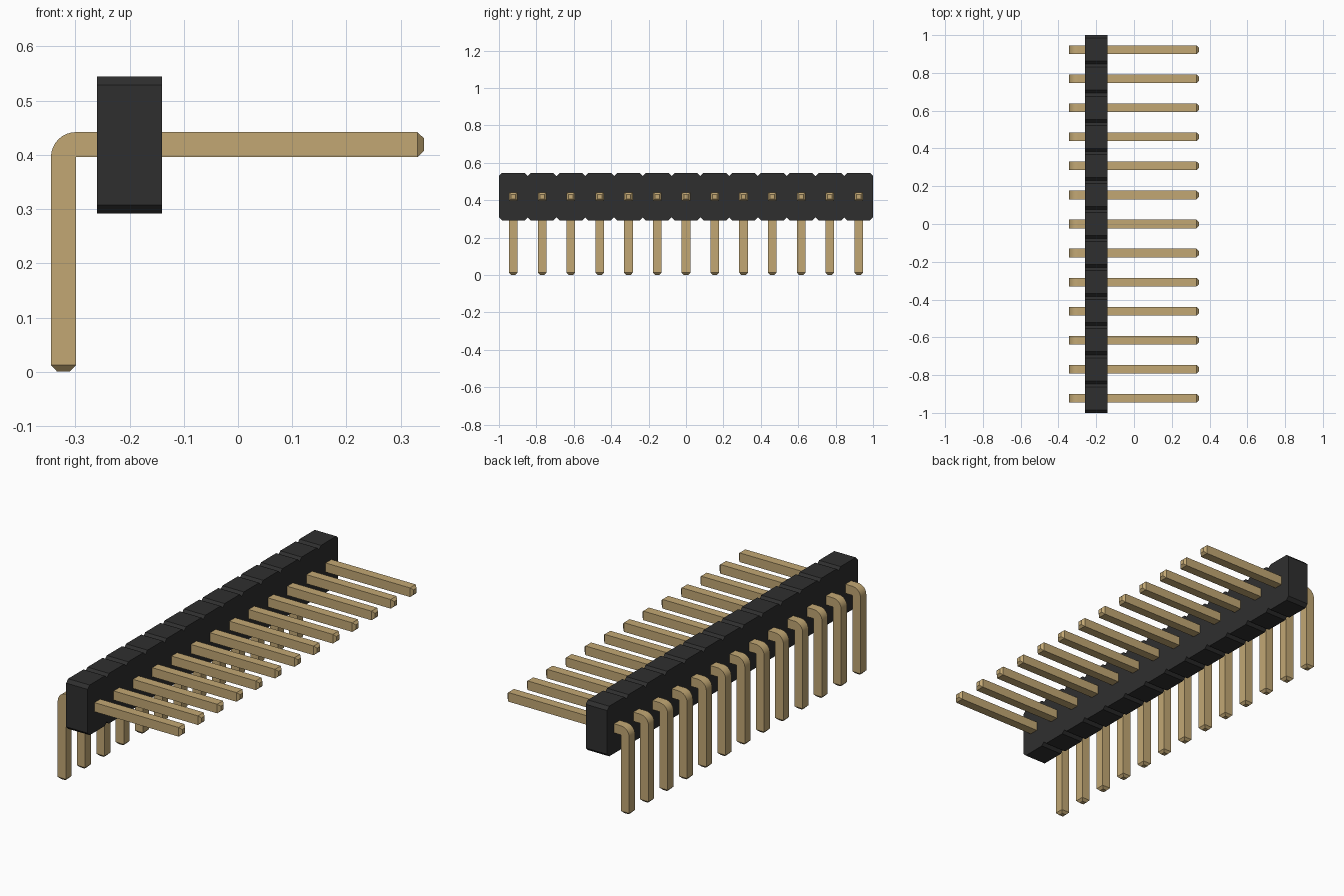
import bpy, bmesh, math
from mathutils import Vector

cube = bpy.data.objects.get("Cube")
if cube:
    bpy.data.objects.remove(cube, do_unlink=True)

COUNT = 13
PITCH = 2 / COUNT
CHAMFER = 0.016
PIN = 0.046          # pin thickness
TIP = 0.012          # tapered tip length


def material(name, colour):
    mat = bpy.data.materials.new(name)
    mat.use_nodes = True
    mat.diffuse_color = colour
    mat.node_tree.nodes["Principled BSDF"].inputs["Base Color"].default_value = colour
    return mat


def prism(points, offset):
    """Extrude a closed outline along an offset vector."""
    bm = bmesh.new()
    face = bm.faces.new([bm.verts.new(p) for p in points])
    result = bmesh.ops.extrude_face_region(bm, geom=[face], use_keep_orig=True)
    verts = [v for v in result["geom"] if isinstance(v, bmesh.types.BMVert)]
    bmesh.ops.translate(bm, verts=verts, vec=offset)
    bmesh.ops.recalc_face_normals(bm, faces=bm.faces)
    return bm


def taper(bm, direction):
    """Add a chamfered tip to the end face pointing in a direction."""
    direction = Vector(direction)
    bm.normal_update()
    face = max((f for f in bm.faces if f.normal.dot(direction) > 0.99),
               key=lambda f: f.calc_center_median().dot(direction))
    tip = bmesh.ops.extrude_discrete_faces(bm, faces=[face])["faces"][0]
    centre = tip.calc_center_median()
    for v in tip.verts:
        v.co = centre + (v.co - centre) * 0.5 + direction * TIP


def to_mesh(bm, name, mat):
    mesh = bpy.data.meshes.new(name)
    bm.to_mesh(mesh)
    bm.free()
    mesh.materials.append(mat)
    return mesh


def add_object(name, mesh, y=0):
    obj = bpy.data.objects.new(name, mesh)
    obj.location.y = y
    bpy.context.collection.objects.link(obj)
    return obj


black = material("black plastic", (0.028, 0.028, 0.028, 1))
gold = material("gold metal", (0.54, 0.39, 0.175, 1))

# Housing: chamfered segments joined into one notched bar
left, right, low, high = -0.26, -0.14, 0.292, 0.545
bottom, top = [], []
for i in range(COUNT):
    y0 = -1 + i * PITCH
    y1 = y0 + PITCH
    for edge, z, inward in ((bottom, low, 1), (top, high, -1)):
        edge += [(left, y0, z + inward * CHAMFER), (left, y0 + CHAMFER, z),
                 (left, y1 - CHAMFER, z)]
        if i == COUNT - 1:
            edge.append((left, y1, z + inward * CHAMFER))
housing = prism(bottom + top[::-1], (right - left, 0, 0))
add_object("housing", to_mesh(housing, "housing", black))

# Pin: right-angle outline with a rounded outer corner and tapered ends
back, pin_top, reach = -0.345, 0.442, 0.343
under = pin_top - PIN
outline = [(back + PIN, TIP), (back + PIN, under), (reach - TIP, under),
           (reach - TIP, pin_top)]
for step in range(9):
    a = math.pi / 2 * (1 + step / 8)
    outline.append((back + PIN + PIN * math.cos(a), under + PIN * math.sin(a)))
outline.append((back, TIP))
pin = prism([(x, -PIN / 2, z) for x, z in outline], (0, PIN, 0))
taper(pin, (1, 0, 0))
taper(pin, (0, 0, -1))
pin_mesh = to_mesh(pin, "pin", gold)

for i in range(COUNT):
    add_object(f"pin_{i + 1}", pin_mesh, (i - (COUNT - 1) / 2) * PITCH)

# Smooth only the rounded bend of the shared pin mesh
for poly in pin_mesh.polygons:
    n = poly.normal
    poly.use_smooth = abs(n.y) < 0.01 and n.x < -0.05 and n.z > 0.05
